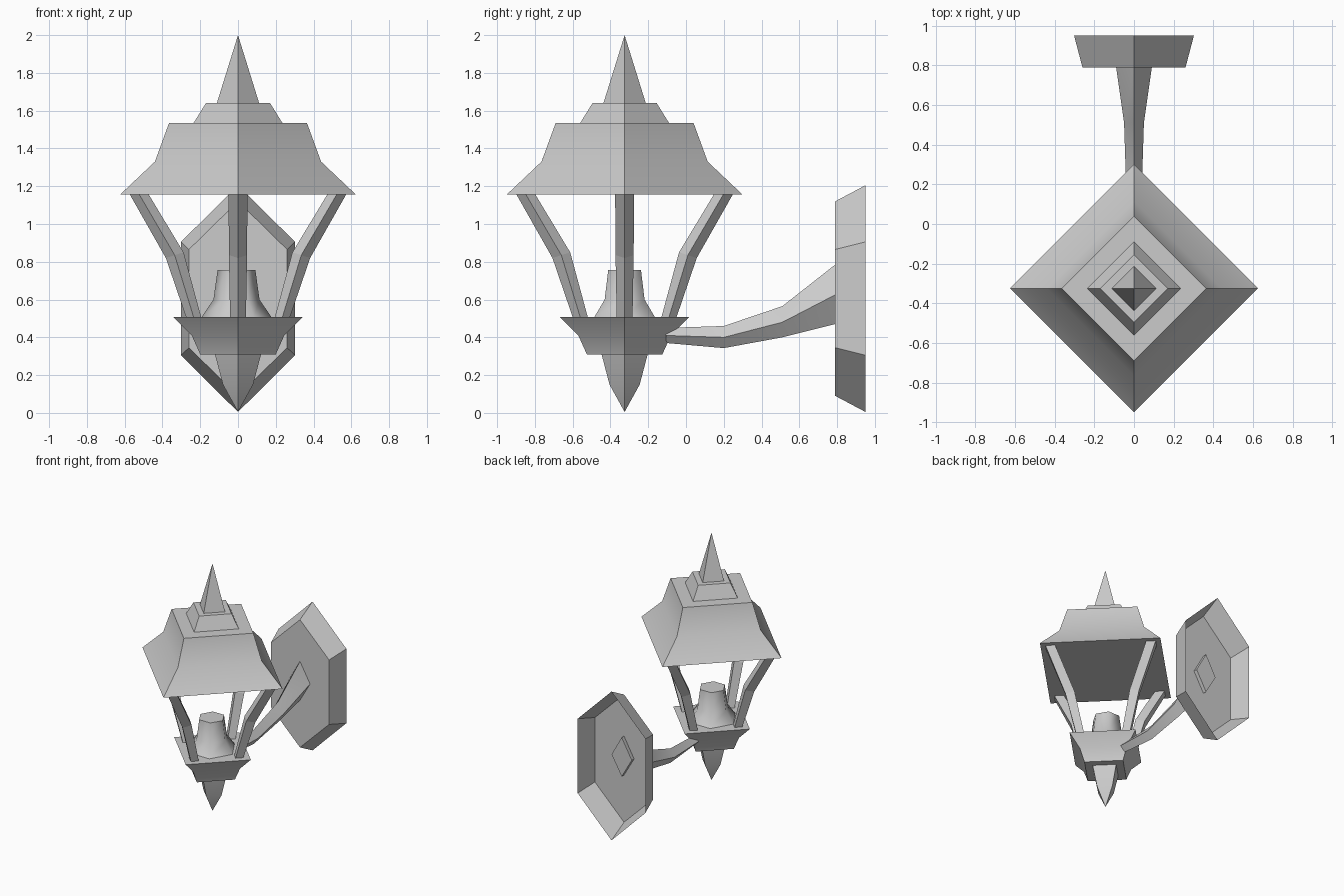
import bpy, bmesh
from math import sin, cos, pi
from mathutils import Matrix, Vector

if "Cube" in bpy.data.objects:
    bpy.data.objects.remove(bpy.data.objects["Cube"])

CY = -0.325  # lantern axis position in y


def loft(name, rings, cap_start=True, cap_end=True, smooth=0):
    """Skin a list of point rings; a one-point ring becomes a tip."""
    bm = bmesh.new()
    vs = [[bm.verts.new(p) for p in r] for r in rings]
    for a, b in zip(vs, vs[1:]):
        n = max(len(a), len(b))
        for i in range(n):
            j = (i + 1) % n
            if len(a) == 1:
                bm.faces.new((a[0], b[j], b[i]))
            elif len(b) == 1:
                bm.faces.new((a[i], a[j], b[0]))
            else:
                bm.faces.new((a[i], a[j], b[j], b[i]))
    if cap_start and len(vs[0]) > 2:
        bm.faces.new(vs[0][::-1])
    if cap_end and len(vs[-1]) > 2:
        bm.faces.new(vs[-1])
    bmesh.ops.recalc_face_normals(bm, faces=bm.faces)
    me = bpy.data.meshes.new(name)
    bm.to_mesh(me)
    bm.free()
    ob = bpy.data.objects.new(name, me)
    bpy.context.collection.objects.link(ob)
    if smooth:
        bpy.ops.object.select_all(action='DESELECT')
        ob.select_set(True)
        bpy.context.view_layer.objects.active = ob
        bpy.ops.object.shade_smooth_by_angle(angle=smooth * pi / 180)
    return ob


def turned(name, profile, sides=4, smooth=0, cx=0.0):
    """Revolve an (r, z) profile about the lantern axis, corners on x and y."""
    rings = []
    for r, z in profile:
        n = sides if r else 1
        rings.append([(cx + r * cos(2 * pi * i / n), CY + r * sin(2 * pi * i / n), z)
                      for i in range(n)])
    return loft(name, rings, smooth=smooth)


# Roof with stepped top and spire
turned("roof", [(0.625, 1.155), (0.44, 1.33), (0.365, 1.535), (0.235, 1.535),
                (0.17, 1.64), (0.112, 1.64), (0, 2.0)], smooth=30)

# Base tray and pointed finial
turned("base_tray", [(0.342, 0.507), (0.245, 0.41), (0.2, 0.31), (0.122, 0.31),
                     (0.08, 0.15), (0, 0.005)], smooth=30)

# Candle holder
turned("candle_holder", [(0.185, 0.507), (0.122, 0.6), (0.1, 0.757)],
       sides=6, smooth=62, cx=-0.008)

# Four bent corner posts: (outer r, outer z, inner r, inner z, half width)
POST = [(0.572, 1.155, 0.472, 1.155, 0.05), (0.382, 0.82, 0.288, 0.85, 0.048),
        (0.275, 0.507, 0.195, 0.507, 0.042)]
for k in range(4):
    turn = Matrix.Translation((0, CY, 0)) @ Matrix.Rotation(k * pi / 2, 4, 'Z')
    rings = []
    for ro, zo, ri, zi, w in POST:
        rm, zm = (ro + ri) / 2, (zo + zi) / 2
        rings.append([turn @ Vector(p) for p in
                      ((ro, 0, zo), (rm, w, zm), (ri, 0, zi), (rm, -w, zm))])
    loft(f"post_{k + 1}", rings)

# Curved wall arm, diamond section: (y, bottom z, middle z, top z, half width)
ARM = [(-0.105, 0.37, 0.41, 0.45, 0.04), (0.2, 0.343, 0.4, 0.46, 0.04),
       (0.51, 0.4, 0.48, 0.565, 0.05), (0.79, 0.47, 0.625, 0.785, 0.09),
       (0.82, 0.47, 0.625, 0.785, 0.09)]
loft("wall_arm", [[(0, y, t), (w, y, m), (0, y, b), (-w, y, m)]
                  for y, b, m, t, w in ARM], smooth=30)

# Hollow wall plate, open at the back: (y, half width, half height, shoulder)
PLATE = [(0.79, 0.26, 0.515, 0.26), (0.95, 0.302, 0.6, 0.3)]
loft("wall_plate", [[(0, y, 0.605 + h), (w, y, 0.605 + s), (w, y, 0.605 - s),
                     (0, y, 0.605 - h), (-w, y, 0.605 - s), (-w, y, 0.605 + s)]
                    for y, w, h, s in PLATE], cap_end=False)
